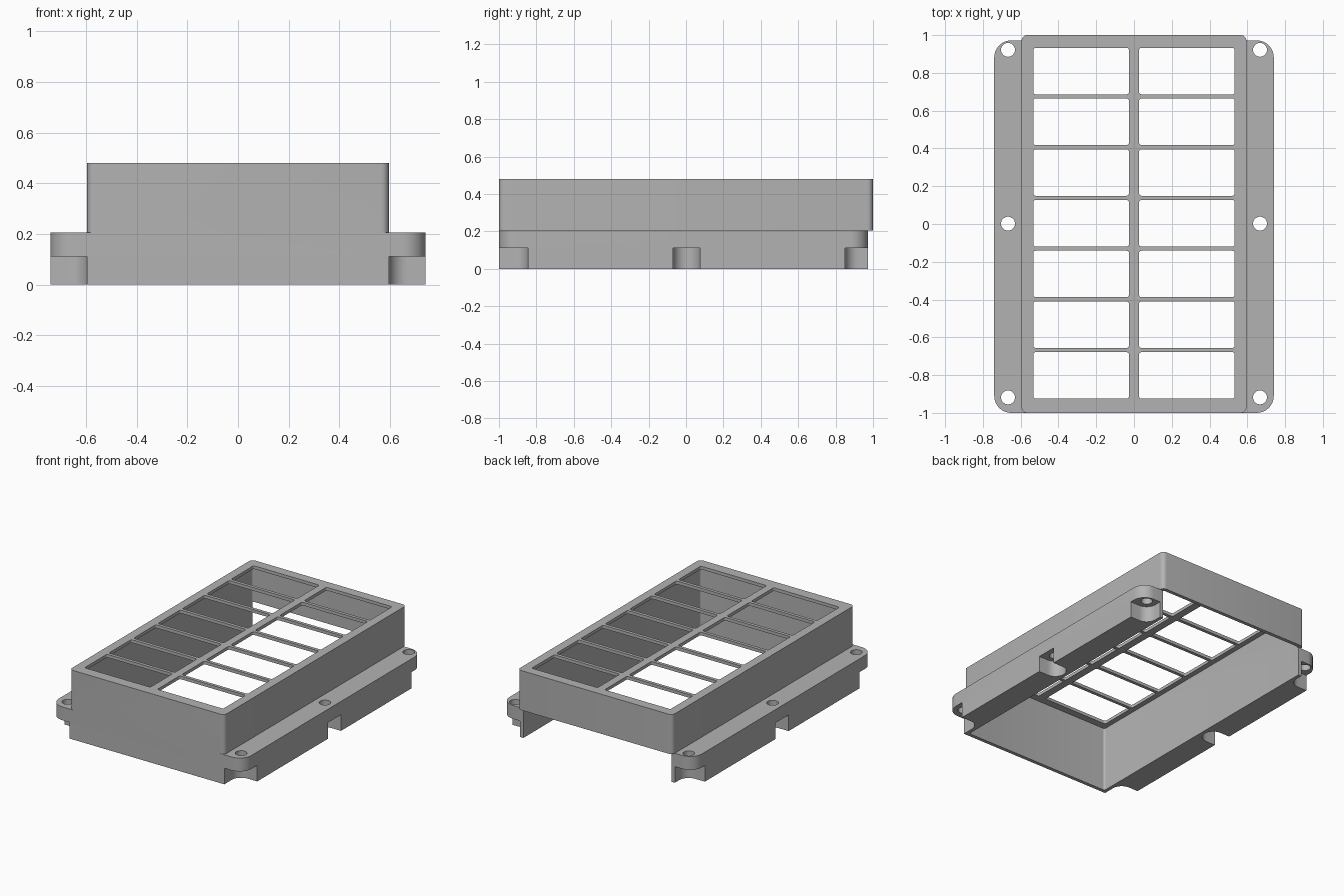
import bpy, bmesh, math

if "Cube" in bpy.data.objects:
    bpy.data.objects.remove(bpy.data.objects["Cube"])

WALL = 0.025          # shell thickness
BX, FX = 0.595, 0.74  # half widths of the box and of the flange
TOP, FLANGE, NOTCH = 0.48, 0.205, 0.112
HOLE_X, HOLE_YS = 0.667, (-0.918, 0.002, 0.922)


def arc(cx, cy, r, a0, a1, n):
    return [(cx + r * math.cos(math.radians(a0 + (a1 - a0) * i / n)),
             cy + r * math.sin(math.radians(a0 + (a1 - a0) * i / n))) for i in range(n + 1)]


def rounded(x0, x1, y0, y1, r, n=6):
    return (arc(x1 - r, y1 - r, r, 0, 90, n) + arc(x0 + r, y1 - r, r, 90, 180, n)
            + arc(x0 + r, y0 + r, r, 180, 270, n) + arc(x1 - r, y0 + r, r, 270, 360, n))


def prism(name, outlines, z0, z1):
    bm = bmesh.new()
    for pts in outlines:
        lo = [bm.verts.new((x, y, z0)) for x, y in pts]
        hi = [bm.verts.new((x, y, z1)) for x, y in pts]
        bm.faces.new(lo[::-1])
        bm.faces.new(hi)
        for i in range(len(pts)):
            j = (i + 1) % len(pts)
            bm.faces.new((lo[i], lo[j], hi[j], hi[i]))
    bmesh.ops.recalc_face_normals(bm, faces=bm.faces)
    me = bpy.data.meshes.new(name)
    bm.to_mesh(me)
    bm.free()
    ob = bpy.data.objects.new(name, me)
    bpy.context.collection.objects.link(ob)
    return ob


def combine(target, tool, operation):
    mod = target.modifiers.new(operation, 'BOOLEAN')
    mod.operation, mod.solver, mod.object = operation, 'EXACT', tool
    bpy.context.view_layer.objects.active = target
    bpy.ops.object.modifier_apply(modifier=mod.name)
    bpy.data.objects.remove(tool)


def mirrored(outlines):
    return outlines + [[(-x, y) for x, y in pts] for pts in outlines]


# Solid housing: wide flange base plus taller box
housing = prism("housing", [rounded(-FX, FX, -1, 0.972, 0.09, 10)], 0, FLANGE)
combine(housing, prism("upper_box", [rounded(-BX, BX, -1, 1, 0.03)], FLANGE, TOP), 'UNION')

# Hollow inside, open underneath and below the back wall
ix = BX - WALL
combine(housing, prism("cavity", [rounded(-ix, ix, -1 + WALL, 1 - WALL, 0.015)], -0.1, TOP - 0.022),
        'DIFFERENCE')
combine(housing, prism("back_opening", [[(-ix, 0.9), (ix, 0.9), (ix, 1.1), (-ix, 1.1)]], -0.1, FLANGE),
        'DIFFERENCE')

# Two columns of seven windows in the top
windows = [rounded(0.027, 0.533, y - 0.123, y + 0.123, 0.012, 4)
           for y in (0.004 + 0.2685 * k for k in range(-3, 4))]
combine(housing, prism("windows", mirrored(windows), TOP - 0.1, TOP + 0.1), 'DIFFERENCE')

# Screw notches under the flange: open outward, corners open to the ends too
r = HOLE_X - BX
y0, y1, y2 = HOLE_YS
notches = [
    arc(HOLE_X, y0, r, 90, 180, 10) + [(BX, -1.1), (0.9, -1.1), (0.9, y0 + r)],
    arc(HOLE_X, y1, r, 90, 270, 20) + [(0.9, y1 - r), (0.9, y1 + r)],
    arc(HOLE_X, y2, r, 180, 270, 10) + [(0.9, y2 - r), (0.9, 1.1), (BX, 1.1)],
]
combine(housing, prism("notches", mirrored(notches), -0.1, NOTCH), 'DIFFERENCE')

# Screw holes
holes = [arc(HOLE_X, y, 0.037, 0, 345, 23) for y in HOLE_YS]
combine(housing, prism("holes", mirrored(holes), -0.2, 0.4), 'DIFFERENCE')

# Colour and shading
grey = bpy.data.materials.new("light grey")
grey.diffuse_color = (0.45, 0.45, 0.45, 1)
grey.use_nodes = True
grey.node_tree.nodes["Principled BSDF"].inputs["Base Color"].default_value = grey.diffuse_color
housing.data.materials.clear()
housing.data.materials.append(grey)
for p in housing.data.polygons:
    p.material_index = 0
housing.select_set(True)
bpy.context.view_layer.objects.active = housing
bpy.ops.object.shade_smooth_by_angle(angle=math.radians(30))
